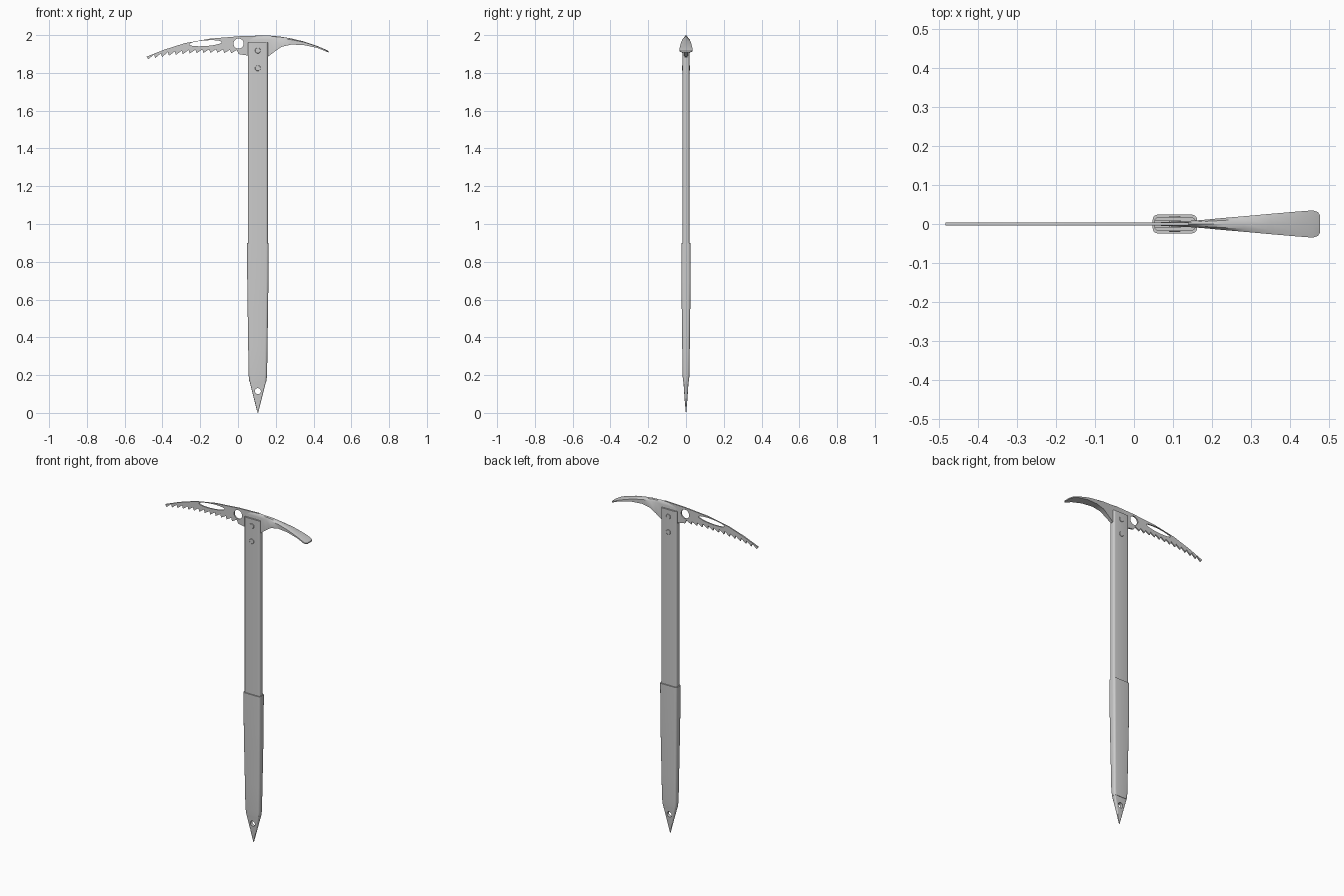
import bpy, bmesh, math
from mathutils import Matrix

if "Cube" in bpy.data.objects:
    bpy.data.objects.remove(bpy.data.objects["Cube"], do_unlink=True)

metal = bpy.data.materials.new("grey_metal")
metal.use_nodes = True
metal.diffuse_color = (0.6, 0.6, 0.6, 1)
metal.node_tree.nodes["Principled BSDF"].inputs["Base Color"].default_value = (0.6, 0.6, 0.6, 1)

CX = 0.105  # shaft centre line


def finish(name, bm, smooth=None):
    bmesh.ops.recalc_face_normals(bm, faces=bm.faces)
    mesh = bpy.data.meshes.new(name)
    bm.to_mesh(mesh)
    bm.free()
    mesh.materials.append(metal)
    obj = bpy.data.objects.new(name, mesh)
    bpy.context.collection.objects.link(obj)
    if smooth:
        shade(obj, smooth)
    return obj


def shade(obj, angle):
    bpy.ops.object.select_all(action="DESELECT")
    obj.select_set(True)
    bpy.context.view_layer.objects.active = obj
    bpy.ops.object.shade_smooth_by_angle(angle=math.radians(angle))


def loft(name, rings, smooth):
    bm = bmesh.new()
    loops = [[bm.verts.new(p) for p in ring] for ring in rings]
    n = len(loops[0])
    for a, b in zip(loops, loops[1:]):
        for i in range(n):
            j = (i + 1) % n
            bm.faces.new((a[i], a[j], b[j], b[i]))
    bm.faces.new(loops[0])
    bm.faces.new(loops[-1])
    return finish(name, bm, smooth)


def rounded_ring(hx, hy, z, r=0.011, steps=5):
    """Rounded rectangle around the shaft axis."""
    r = min(r, hy * 0.8)
    ring = []
    for q, (sx, sy) in enumerate([(1, 1), (-1, 1), (-1, -1), (1, -1)]):
        for i in range(steps + 1):
            a = math.pi / 2 * (q + i / steps)
            ring.append((CX + sx * (hx - r) + r * math.cos(a),
                         sy * (hy - r) + r * math.sin(a), z))
    return ring


def plate(name, outline, half):
    """Side outline in x, z given thickness along y."""
    bm = bmesh.new()
    face = bm.faces.new([bm.verts.new((x, -half, z)) for x, z in outline])
    out = bmesh.ops.extrude_face_region(bm, geom=[face])
    moved = [v for v in out["geom"] if isinstance(v, bmesh.types.BMVert)]
    bmesh.ops.translate(bm, verts=moved, vec=(0, 2 * half, 0))
    return finish(name, bm)


def disc(x, z, rx, rz, tilt=0.0, n=32):
    """Ellipse outline in the side plane."""
    c, s = math.cos(tilt), math.sin(tilt)
    pts = [(rx * math.cos(2 * math.pi * i / n), rz * math.sin(2 * math.pi * i / n)) for i in range(n)]
    return [(x + u * c - v * s, z + u * s + v * c) for u, v in pts]


def cut(obj, cutter):
    mod = obj.modifiers.new("cut", "BOOLEAN")
    mod.operation = "DIFFERENCE"
    mod.solver = "EXACT"
    mod.object = cutter
    bpy.context.view_layer.objects.active = obj
    bpy.ops.object.modifier_apply(modifier=mod.name)
    bpy.data.objects.remove(cutter, do_unlink=True)


def lerp(table, x):
    for (x0, a), (x1, b) in zip(table, table[1:]):
        if x <= x1:
            return a + (b - a) * (x - x0) / (x1 - x0)
    return table[-1][1]


# Shaft, slotted at the top to take the head
shaft = loft("shaft", [rounded_ring(0.053, 0.0175, z) for z in (0.85, 1.96)], 40)
slot = plate("slot_cutter", [(0, 1.885), (0.21, 1.885), (0.21, 2.1), (0, 2.1)], 0.008)
cut(shaft, slot)
shade(shaft, 40)

# Grip sleeve, tapering towards the spike
grip_sections = [(0.165, 0.045, 0.016), (0.2, 0.049, 0.018), (0.35, 0.051, 0.02),
                 (0.55, 0.054, 0.0225), (0.7, 0.056, 0.024), (0.9, 0.057, 0.024)]
loft("grip", [rounded_ring(hx, hy, z, 0.013) for z, hx, hy in grip_sections], 40)

# Spike with a leash hole
spike = loft("spike", [rounded_ring(hx, hy, z, 0.006) for z, hx, hy in
                       [(0.0, 0.0015, 0.001), (0.08, 0.022, 0.008), (0.172, 0.045, 0.014)]], 40)
cut(spike, plate("leash_hole_cutter", disc(CX, 0.115, 0.016, 0.016), 0.1))
shade(spike, 40)

# Pick: curved top edge, saw teeth below
top = [(-0.484, 1.886), (-0.39, 1.923), (-0.283, 1.957), (-0.15, 1.981),
       (0.008, 1.994), (0.14, 1.998)]
tooth_line = [(-0.484, 1.871), (-0.36, 1.892), (-0.25, 1.903), (-0.12, 1.907), (0.0, 1.902)]
outline = list(top) + [(0.14, 1.889), (0.05, 1.892), (0.005, 1.899)]
teeth = 13
step = 0.475 / teeth
for i in range(teeth):
    right = -0.002 - i * step
    left = right - step
    outline.append((right - 0.004, lerp(tooth_line, right) + 0.019))
    outline.append((left + 0.002, lerp(tooth_line, left)))
pick = plate("pick", outline, 0.004)
cut(pick, plate("round_hole_cutter", disc(0.003, 1.955, 0.027, 0.027), 0.1))
cut(pick, plate("long_hole_cutter", disc(-0.172, 1.957, 0.086, 0.015, 0.07), 0.1))
shade(pick, 30)

# Adze: widens and bends down towards its rounded cutting edge
# columns: x, top z, bottom z, half width
adze_sections = [(0.06, 1.996, 1.892, 0.004), (0.159, 1.998, 1.886, 0.009),
                 (0.193, 1.995, 1.912, 0.012), (0.23, 1.991, 1.938, 0.0155),
                 (0.283, 1.982, 1.95, 0.02), (0.35, 1.966, 1.947, 0.026),
                 (0.42, 1.942, 1.932, 0.032), (0.46, 1.925, 1.916, 0.035),
                 (0.472, 1.919, 1.911, 0.031), (0.478, 1.916, 1.909, 0.022)]
rings = []
for x, zt, zb, w in adze_sections:
    crown = 0.2 * (zt - zb)
    rings.append([(x, -w, zb), (x, w, zb), (x, w, zt - crown), (x, 0.6 * w, zt - 0.2 * crown),
                  (x, 0, zt), (x, -0.6 * w, zt - 0.2 * crown), (x, -w, zt - crown)])
loft("adze", rings, 35)

# Rivets through shaft and head
for name, z, r in (("upper_rivet", 1.918, 0.015), ("lower_rivet", 1.825, 0.015)):
    bm = bmesh.new()
    bmesh.ops.create_cone(bm, cap_ends=True, segments=20, radius1=r, radius2=r, depth=0.04,
                          matrix=Matrix.Translation((CX, 0, z)) @ Matrix.Rotation(math.pi / 2, 4, "X"))
    caps = [e for e in bm.edges if abs(e.verts[0].co.y - e.verts[1].co.y) < 0.001]
    bmesh.ops.bevel(bm, geom=caps, offset=0.0015, segments=1, affect="EDGES")
    finish(name, bm, 30)
